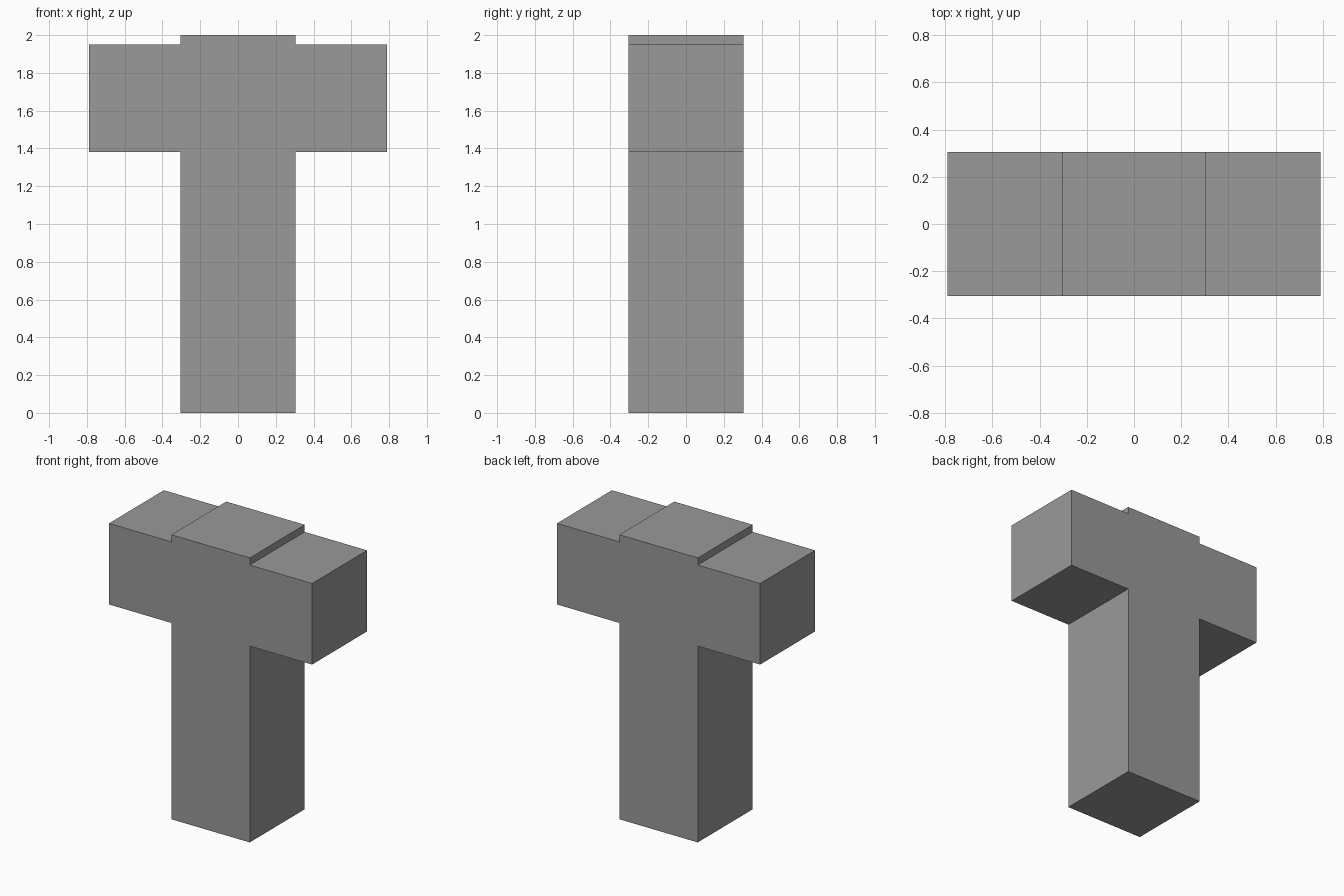
import bpy
import bmesh

cube = bpy.data.objects.get("Cube")
if cube:
    bpy.data.objects.remove(cube, do_unlink=True)

# Plain grey
grey = bpy.data.materials.new("grey")
grey.use_nodes = True
colour = (0.32, 0.32, 0.32, 1)
grey.diffuse_color = colour
grey.node_tree.nodes["Principled BSDF"].inputs["Base Color"].default_value = colour

POST_HALF = 0.305     # half width and half depth of the square post
ARM_HALF = 0.79       # reach of the crossbar
ARM_LOW, ARM_HIGH, TOP = 1.38, 1.95, 2.0

# Right half of the outline, mirrored into a full T with a raised centre
half = [(POST_HALF, 0), (POST_HALF, ARM_LOW), (ARM_HALF, ARM_LOW),
        (ARM_HALF, ARM_HIGH), (POST_HALF, ARM_HIGH), (POST_HALF, TOP)]
outline = half + [(-x, z) for x, z in reversed(half)]

# Extrude the outline from front to back
bm = bmesh.new()
front = bm.faces.new([bm.verts.new((x, -POST_HALF, z)) for x, z in outline])
extruded = bmesh.ops.extrude_face_region(bm, geom=[front], use_keep_orig=True)
back_verts = [g for g in extruded["geom"] if isinstance(g, bmesh.types.BMVert)]
bmesh.ops.translate(bm, verts=back_verts, vec=(0, 2 * POST_HALF, 0))
bmesh.ops.recalc_face_normals(bm, faces=bm.faces)

mesh = bpy.data.meshes.new("t_post")
bm.to_mesh(mesh)
bm.free()
mesh.materials.append(grey)
post = bpy.data.objects.new("t_post", mesh)
bpy.context.collection.objects.link(post)
